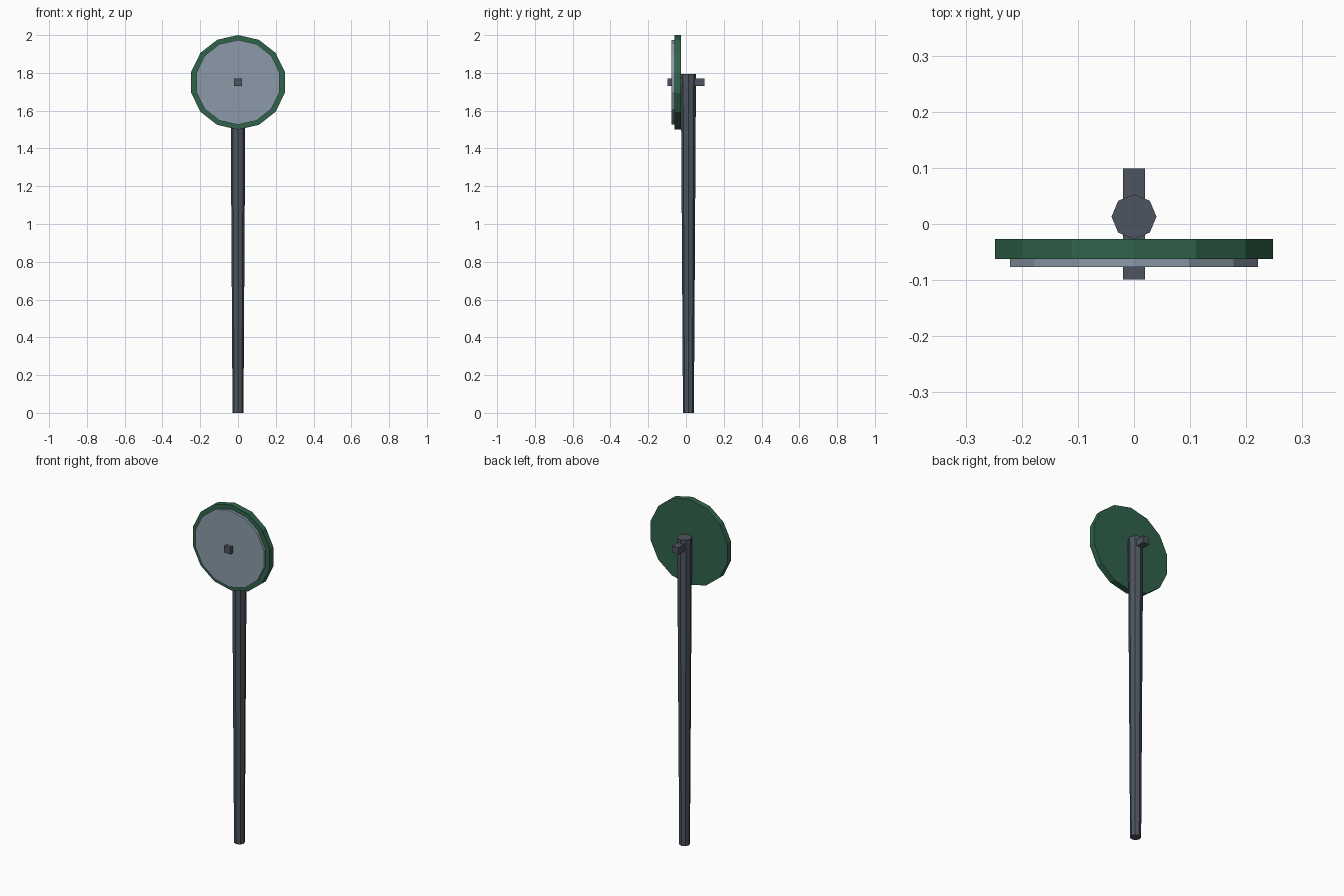
import bpy, bmesh
from math import sin, cos, tau
from mathutils import Vector

if "Cube" in bpy.data.objects:
    bpy.data.objects.remove(bpy.data.objects["Cube"])


def material(name, rgb):
    m = bpy.data.materials.new(name)
    m.diffuse_color = (*rgb, 1)
    m.use_nodes = True
    m.node_tree.nodes["Principled BSDF"].inputs["Base Color"].default_value = m.diffuse_color
    return m


def finish(bm, name, mat):
    bmesh.ops.recalc_face_normals(bm, faces=bm.faces)
    me = bpy.data.meshes.new(name)
    bm.to_mesh(me)
    bm.free()
    me.materials.append(mat)
    ob = bpy.data.objects.new(name, me)
    bpy.context.collection.objects.link(ob)
    return ob


def prism(name, mat, sides, u, v, ends):
    """Flat-faced prism; ends = two (centre, u radius, v radius), first vertex on v."""
    bm = bmesh.new()
    rings = []
    for centre, ru, rv in ends:
        rings.append([bm.verts.new(Vector(centre)
                      + Vector(u) * ru * sin(tau * i / sides)
                      + Vector(v) * rv * cos(tau * i / sides)) for i in range(sides)])
    for ring in rings:
        bm.faces.new(ring)
    a, b = rings
    for i in range(sides):
        j = (i + 1) % sides
        bm.faces.new((a[i], a[j], b[j], b[i]))
    return finish(bm, name, mat)


green = material("green", (0.03, 0.125, 0.07))
pale = material("pale_blue_grey", (0.26, 0.33, 0.40))
dark = material("dark_slate", (0.075, 0.09, 0.115))
X, Y, Z = (1, 0, 0), (0, 1, 0), (0, 0, 1)

# Tapered octagonal post
prism("post", dark, 8, X, Y, [((0, 0.013, 0), 0.029, 0.029),
                              ((0, 0.013, 1.793), 0.04, 0.04)])

# Green backing disc and the paler face in front of it
prism("backing_disc", green, 14, X, Z, [((0, -0.027, 1.75), 0.2545, 0.25),
                                        ((0, -0.062, 1.75), 0.2545, 0.25)])
prism("face_disc", pale, 14, X, Z, [((0, -0.061, 1.75), 0.2267, 0.2245),
                                    ((0, -0.077, 1.75), 0.2267, 0.2245)])

# Square bolt running through post and discs
bm = bmesh.new()
bmesh.ops.create_cube(bm, size=1)
bmesh.ops.scale(bm, vec=(0.04, 0.197, 0.04), verts=bm.verts)
bmesh.ops.translate(bm, vec=(0, 0, 1.75), verts=bm.verts)
finish(bm, "bolt", dark)
